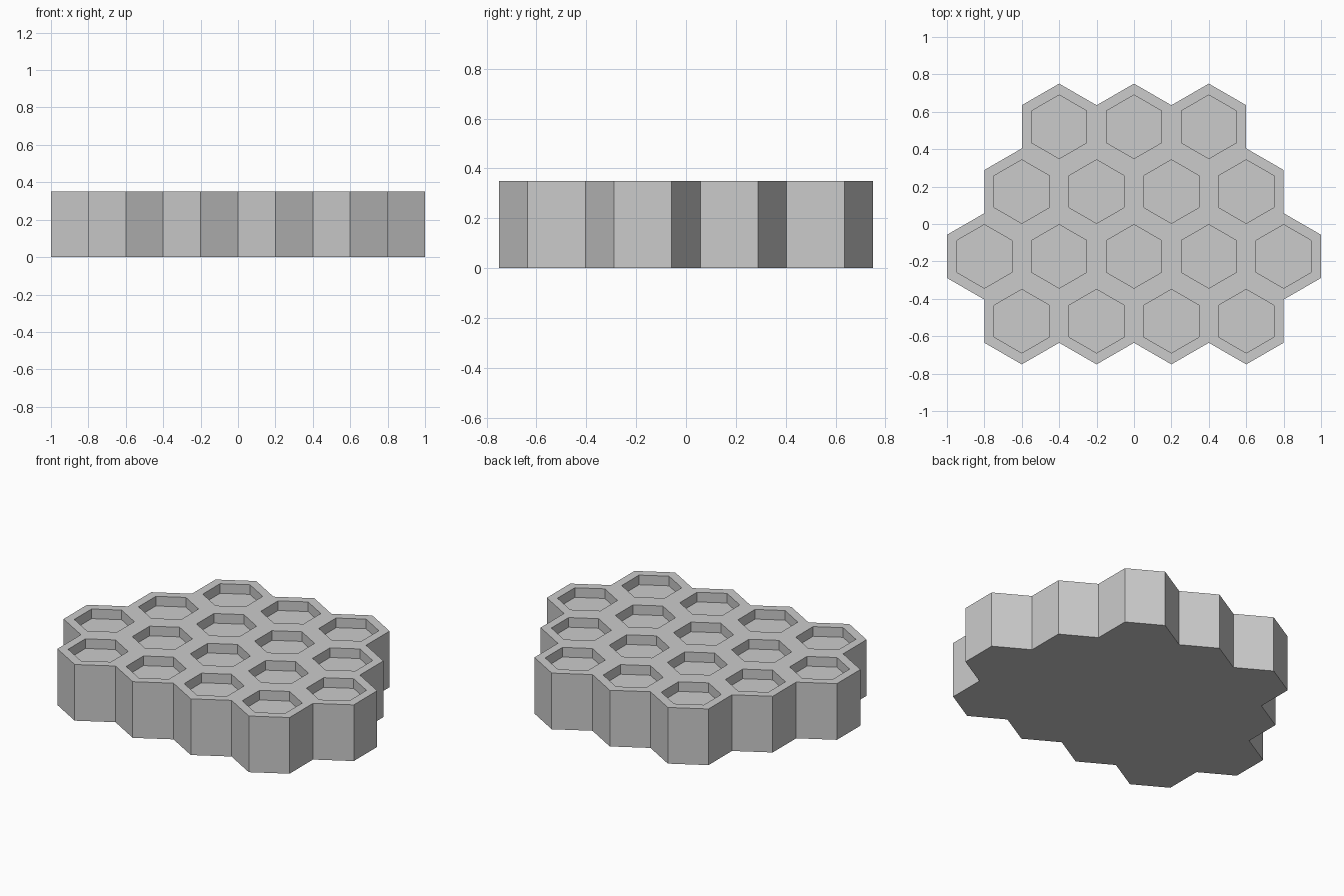
import bpy, bmesh
from math import cos, sin, pi, sqrt, hypot

if "Cube" in bpy.data.objects:
    bpy.data.objects.remove(bpy.data.objects["Cube"])

PITCH = 0.4                 # flat-to-flat cell width
R_OUT = PITCH / sqrt(3)     # cell corner radius
R_IN = 0.17                 # pocket corner radius
HEIGHT = 0.35
DEPTH = 0.06                # pocket depth
ROWS = [4, 5, 4, 3]         # cells per row, front to back

centres = [((i - (n - 1) / 2) * PITCH, (r - 1.5) * R_OUT * 1.5)
           for r, n in enumerate(ROWS) for i in range(n)]

bm = bmesh.new()


def hexagon(cx, cy, radius, z):
    return [bm.verts.new((cx + radius * cos(pi / 6 + k * pi / 3),
                          cy + radius * sin(pi / 6 + k * pi / 3), z)) for k in range(6)]


def has_neighbour(cx, cy, k):
    a = (k + 1) * pi / 3
    x, y = cx + PITCH * cos(a), cy + PITCH * sin(a)
    return any(hypot(x - u, y - v) < 0.01 for u, v in centres)


# one hexagonal cell: underside, rim, pocket walls, floor, exposed sides
for cx, cy in centres:
    base = hexagon(cx, cy, R_OUT, 0)
    top = hexagon(cx, cy, R_OUT, HEIGHT)
    rim = hexagon(cx, cy, R_IN, HEIGHT)
    floor = hexagon(cx, cy, R_IN, HEIGHT - DEPTH)
    bm.faces.new(base[::-1])
    bm.faces.new(floor)
    for k in range(6):
        j = (k + 1) % 6
        bm.faces.new((top[k], top[j], rim[j], rim[k]))
        bm.faces.new((rim[k], rim[j], floor[j], floor[k]))
        if not has_neighbour(cx, cy, k):
            bm.faces.new((base[k], base[j], top[j], top[k]))

# join the cells into one block
bmesh.ops.remove_doubles(bm, verts=bm.verts, dist=0.001)
bmesh.ops.recalc_face_normals(bm, faces=bm.faces)
mesh = bpy.data.meshes.new("honeycomb_block")
bm.to_mesh(mesh)
bm.free()
bpy.context.collection.objects.link(bpy.data.objects.new("honeycomb_block", mesh))
